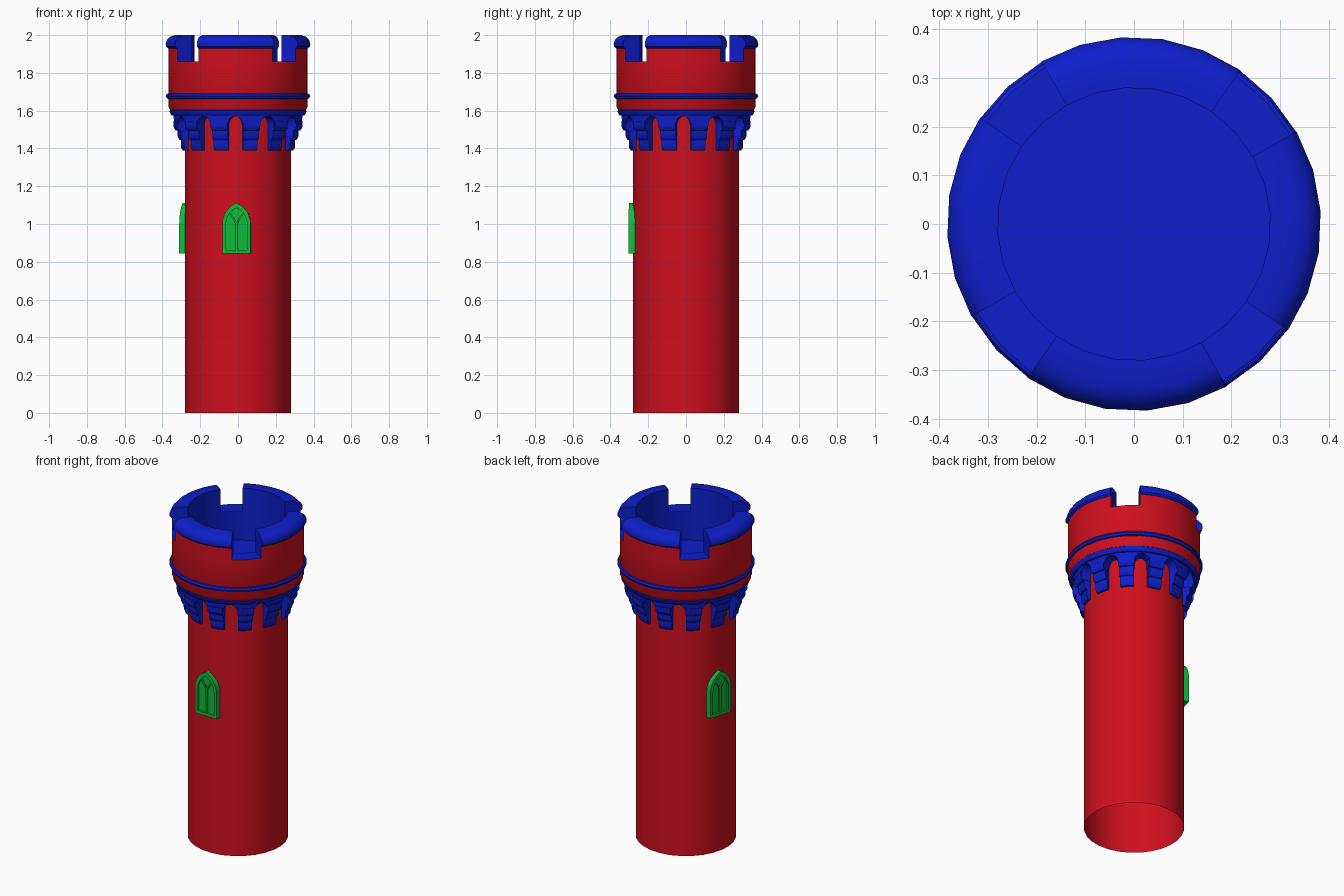
import bpy, bmesh
from math import sin, cos, pi, radians, sqrt, atan2

if "Cube" in bpy.data.objects:
    bpy.data.objects.remove(bpy.data.objects["Cube"])

SEG = 28
STEP = 360 / SEG
A0 = -2.5 - 2.5 * STEP          # first edge of the merlon facing +x


def material(name, rgb):
    m = bpy.data.materials.new(name)
    m.diffuse_color = (*rgb, 1)
    m.use_nodes = True
    m.node_tree.nodes["Principled BSDF"].inputs["Base Color"].default_value = m.diffuse_color
    return m


RED = material("red", (0.62, 0.005, 0.013))
BLUE = material("blue", (0.004, 0.013, 0.6))
GREEN = material("green", (0.005, 0.5, 0.045))


def finish(name, bm, mat, normals=True):
    if normals:
        bmesh.ops.recalc_face_normals(bm, faces=bm.faces)
    me = bpy.data.meshes.new(name)
    bm.to_mesh(me)
    bm.free()
    me.materials.append(mat)
    ob = bpy.data.objects.new(name, me)
    bpy.context.collection.objects.link(ob)
    bpy.ops.object.select_all(action='DESELECT')
    ob.select_set(True)
    bpy.context.view_layer.objects.active = ob
    bpy.ops.object.shade_smooth_by_angle(angle=radians(35))
    return ob


def sweep(bm, columns, closed_profile, caps=False, loop=False):
    """Skin a list of point columns; each column is a cross-section."""
    rows = [[bm.verts.new(p) for p in c] for c in columns]
    n = len(rows[0])
    for i in range(len(rows) if loop else len(rows) - 1):
        a, b = rows[i], rows[(i + 1) % len(rows)]
        for j in range(n if closed_profile else n - 1):
            k = (j + 1) % n
            bm.faces.new((a[j], b[j], b[k], a[k]))
    if caps:
        bm.faces.new(rows[0])
        bm.faces.new(rows[-1][::-1])


def column(profile, deg):
    t = radians(deg)
    return [(r * cos(t), r * sin(t), z) for r, z in profile]


def lathe(name, profile, mat, closed=False):
    bm = bmesh.new()
    sweep(bm, [column(profile, A0 + i * STEP) for i in range(SEG)], closed, loop=True)
    return finish(name, bm, mat, normals=closed)


# Shaft (open at the bottom) and wider crown wall
lathe("tower_shaft", [(0.28, 0), (0.28, 1.62)], RED)
lathe("crown_wall", [(0.28, 1.595), (0.355, 1.595), (0.37, 1.62), (0.37, 1.86)], RED)

# Sunken roof floor, inner parapet wall and sill of the gaps
FLOOR = 1.68
lathe("parapet_lining", [(0.37, 1.86), (0.28, 1.86), (0.28, FLOOR)], BLUE)
bm = bmesh.new()
bm.faces.new([bm.verts.new(column([(0.28, FLOOR)], A0 + i * STEP)[0]) for i in range(SEG)])
finish("roof_floor", bm, BLUE, normals=False)

# Half-round string course and the band below the crown
lathe("string_course", [(0.365 + 0.018 * cos(i * pi / 4), 1.677 + 0.016 * sin(i * pi / 4))
                        for i in range(8)], BLUE, True)
lathe("corbel_band", [(0.27, 1.575), (0.352, 1.575), (0.36, 1.585), (0.364, 1.6),
                      (0.35, 1.614), (0.27, 1.614)], BLUE, True)

# Four merlons with rounded blue coping and red outer face
coping = [(0.37, 1.86), (0.28, 1.86), (0.28, 2.0), (0.335, 2.0), (0.36, 1.992),
          (0.377, 1.975), (0.384, 1.955), (0.382, 1.94), (0.37, 1.93)]
for k in range(4):
    angles = [A0 + 90 * k + i * STEP for i in range(6)]
    bm = bmesh.new()
    sweep(bm, [column(coping, a) for a in angles], False, caps=True)
    finish(f"merlon_{k + 1}", bm, BLUE)
    bm = bmesh.new()
    sweep(bm, [column([(0.37, 1.86), (0.37, 1.93)], a) for a in angles], False)
    finish(f"merlon_face_{k + 1}", bm, RED, normals=False)

# Ring of twelve arches carried by the corbels
HALF = 7.2                      # half opening of one arch, degrees
bm = bmesh.new()
cols = []
for k in range(12):
    centre = -92.5 + 30 * k
    pier = [(0.27, 1.5), (0.334, 1.5), (0.344, 1.59), (0.27, 1.59)]
    cols.append(column(pier, centre - HALF))
    for i in range(13):
        u = -cos(pi * i / 12)
        z = 1.52 + 0.05 * sqrt(max(0, 1 - u * u))
        r = 0.334 + 0.01 * (z - 1.5) / 0.09
        cols.append(column([(0.27, z), (r, z), (0.344, 1.59), (0.27, 1.59)], centre + u * HALF))
    cols.append(column(pier, centre + HALF))
sweep(bm, cols, True, loop=True)
finish("corbel_arches", bm, BLUE)

# Stepped corbels with rounded noses
tiers = [(1.388, 1.445, 0.304), (1.445, 1.495, 0.322), (1.495, 1.545, 0.343)]
bm = bmesh.new()
for k in range(12):
    centre = -77.5 + 30 * k
    for z0, z1, r in tiers:
        prof = [(0.27, z0), (r - 0.012, z0), (r - 0.003, z0 + 0.012), (r, z0 + 0.026),
                (r, z1), (0.27, z1)]
        sweep(bm, [column(prof, centre + a) for a in (-7.6, 0, 7.6)], True, caps=True)
finish("corbels", bm, BLUE)


# Pointed windows with square-stepped recess and branching mullion
def arch_outline(w, bottom, spring, apex):
    h = apex - spring
    big = (w * w + h * h) / (2 * w)
    end = atan2(h, big - w)
    right = [(w - big + big * cos(end * i / 6), spring + big * sin(end * i / 6)) for i in range(7)]
    return [(w, bottom)] + right + [(-x, z) for x, z in right[-2::-1]] + [(-w, bottom)]


def bar(bm, p, q, width, y0, y1):
    dx, dz = q[0] - p[0], q[1] - p[1]
    d = sqrt(dx * dx + dz * dz)
    nx, nz = -dz / d * width / 2, dx / d * width / 2
    sweep(bm, [[(x + nx, y0, z + nz), (x - nx, y0, z - nz), (x - nx, y1, z - nz), (x + nx, y1, z + nz)]
               for x, z in (p, q)], True, caps=True)


def window(name, deg):
    bm = bmesh.new()
    outer, inner = (0.075, 0.843, 1.0, 1.112), (0.056, 0.862, 1.0, 1.085)
    rings = [(outer, -0.25), (outer, -0.302), (inner, -0.302), (inner, -0.29)]
    sweep(bm, [[(x, y, z) for x, z in arch_outline(*dim)] for dim, y in rings], True, caps=True)
    bar(bm, (0, 0.862), (0, 1.0), 0.012, -0.28, -0.299)
    for s in (-1, 1):
        bar(bm, (0, 0.995), (s * 0.014, 1.03), 0.009, -0.28, -0.299)
        bar(bm, (s * 0.013, 1.028), (s * 0.034, 1.052), 0.009, -0.28, -0.299)
    ob = finish(name, bm, GREEN)
    ob.rotation_euler.z = radians(deg)


window("front_window", -1.5)
window("left_window", -105)
